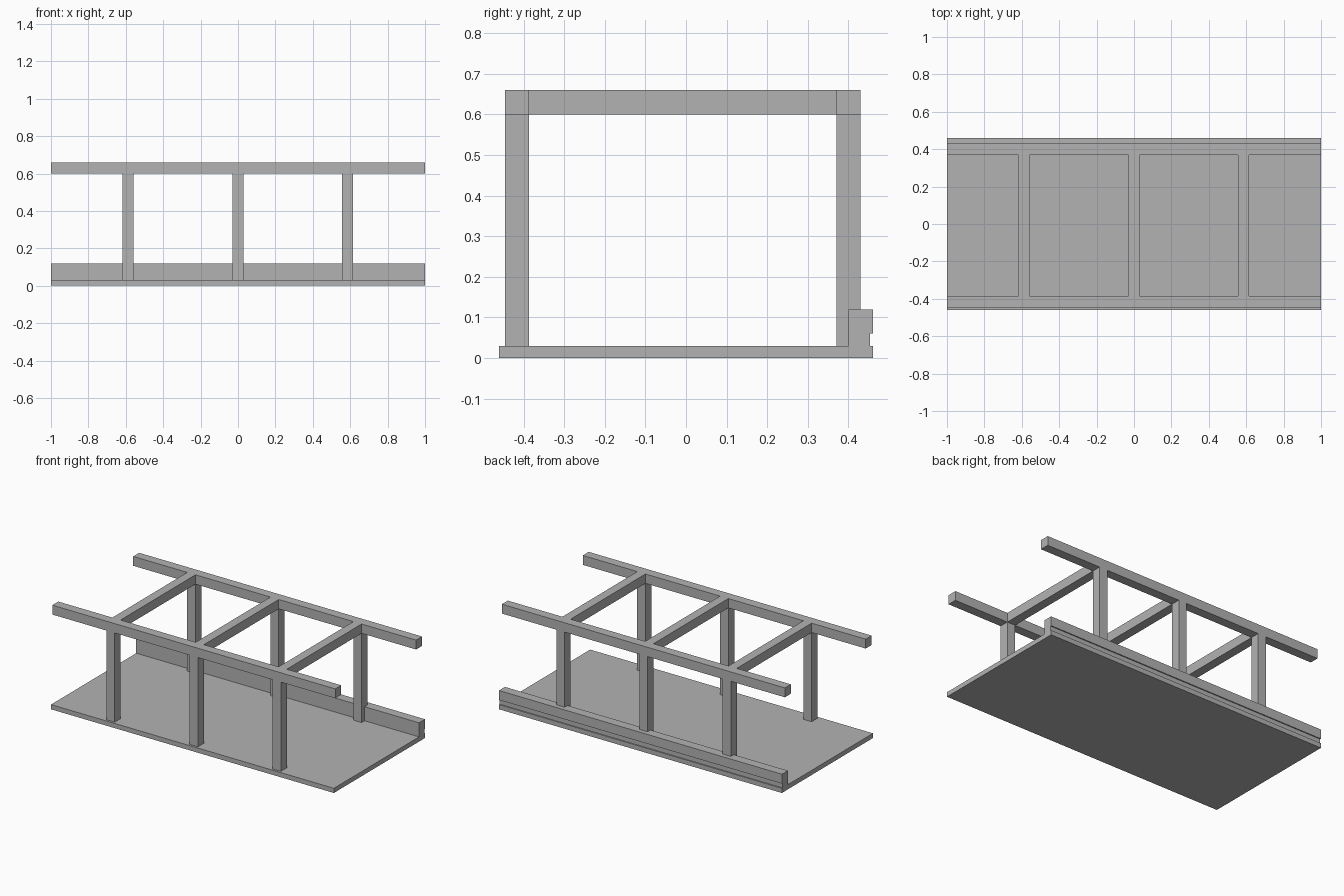
import bpy
import bmesh

cube = bpy.data.objects.get("Cube")
if cube:
    bpy.data.objects.remove(cube, do_unlink=True)

# Single plain grey material
grey = bpy.data.materials.new("plain_grey")
grey.use_nodes = True
colour = (0.45, 0.45, 0.45, 1)
grey.diffuse_color = colour
grey.node_tree.nodes["Principled BSDF"].inputs["Base Color"].default_value = colour


def extrude_x(name, profile, x0, x1):
    """Extrude a closed (y, z) profile along x."""
    bm = bmesh.new()
    face = bm.faces.new([bm.verts.new((x0, y, z)) for y, z in profile])
    moved = bmesh.ops.extrude_face_region(bm, geom=[face])["geom"]
    verts = [v for v in moved if isinstance(v, bmesh.types.BMVert)]
    bmesh.ops.translate(bm, verts=verts, vec=(x1 - x0, 0, 0))
    bmesh.ops.recalc_face_normals(bm, faces=bm.faces)
    mesh = bpy.data.meshes.new(name)
    bm.to_mesh(mesh)
    bm.free()
    mesh.materials.append(grey)
    obj = bpy.data.objects.new(name, mesh)
    bpy.context.collection.objects.link(obj)
    return obj


def box(name, x, y, z):
    return extrude_x(name, [(y[0], z[0]), (y[1], z[0]), (y[1], z[1]), (y[0], z[1])], *x)


LENGTH = (-1, 1)
BASE_TOP, RAIL_BOTTOM, RAIL_TOP = 0.03, 0.60, 0.66
FRONT, BACK = (-0.446, -0.386), (0.37, 0.43)
HALF = 0.029

# Floor slab
box("base_board", LENGTH, (-0.46, 0.46), (0, BASE_TOP))

# Rear kerb with a shallow groove along its outer face
extrude_x("rear_kerb", [(0.40, BASE_TOP), (0.453, BASE_TOP), (0.453, 0.06),
                        (0.46, 0.06), (0.46, 0.12), (0.40, 0.12)], *LENGTH)

# Long top rails
for side, y in (("front", FRONT), ("back", BACK)):
    box(side + "_rail", LENGTH, y, (RAIL_BOTTOM, RAIL_TOP))

# Three frames, each with two posts and a cross beam
for place, x in (("right", -0.589), ("middle", 0), ("left", 0.586)):
    span = (x - HALF, x + HALF)
    for side, y in (("front", FRONT), ("back", BACK)):
        box(f"{side}_{place}_post", span, y, (BASE_TOP, RAIL_BOTTOM))
    box(f"{place}_cross_beam", span, (FRONT[1], BACK[0]), (RAIL_BOTTOM, RAIL_TOP))
